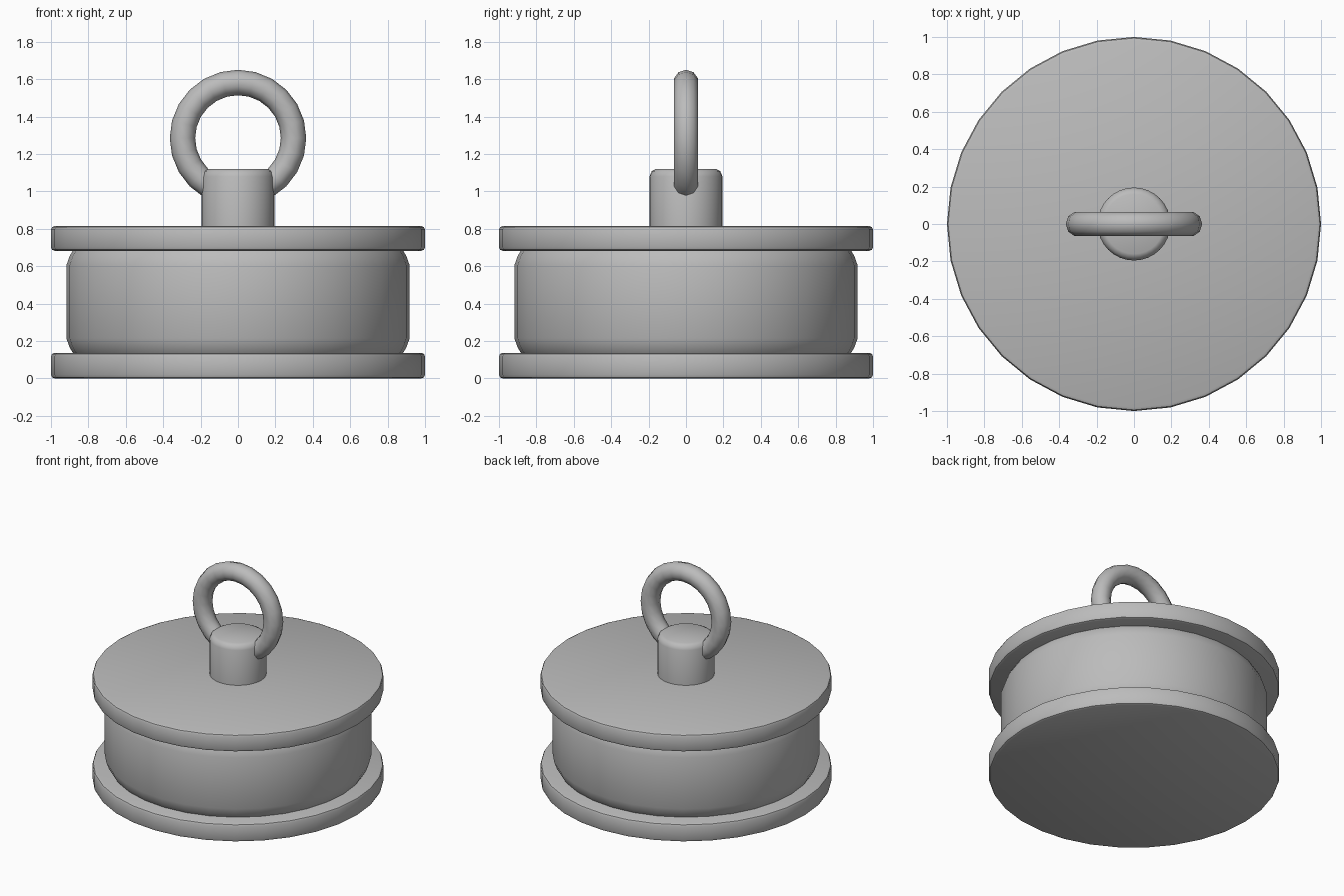
import bpy, math

if "Cube" in bpy.data.objects:
    bpy.data.objects.remove(bpy.data.objects["Cube"])

metal = bpy.data.materials.new("grey metal")
metal.diffuse_color = (0.5, 0.5, 0.5, 1)
metal.use_nodes = True
metal.node_tree.nodes["Principled BSDF"].inputs["Base Color"].default_value = metal.diffuse_color


def finish(name):
    ob = bpy.context.object
    ob.name = name
    ob.data.materials.append(metal)
    bpy.ops.object.shade_smooth_by_angle(angle=math.radians(40))
    return ob


def lathe(name, profile, n=32):
    """Closed solid of revolution from (radius, z) points, bottom to top."""
    verts = [(r * math.cos(2 * math.pi * i / n), r * math.sin(2 * math.pi * i / n), z)
             for r, z in profile for i in range(n)]
    faces = [(k * n + i, k * n + (i + 1) % n, (k + 1) * n + (i + 1) % n, (k + 1) * n + i)
             for k in range(len(profile) - 1) for i in range(n)]
    top = (len(profile) - 1) * n
    faces += [tuple(reversed(range(n))), tuple(range(top, top + n))]
    me = bpy.data.meshes.new(name)
    me.from_pydata(verts, [], faces)
    ob = bpy.data.objects.new(name, me)
    bpy.context.collection.objects.link(ob)
    bpy.ops.object.select_all(action='DESELECT')
    ob.select_set(True)
    bpy.context.view_layer.objects.active = ob
    return finish(name)


def flange(name, z0, z1, b=0.02):
    c = b * 0.3
    lathe(name, [(1 - b, z0), (1 - c, z0 + c), (1, z0 + b),
                 (1, z1 - b), (1 - c, z1 - c), (1 - b, z1)])


# Rims and drum
flange("bottom_rim", 0, 0.137)
flange("top_rim", 0.682, 0.815)
lathe("drum", [(0.87, 0.12), (0.885, 0.14), (0.9, 0.165), (0.918, 0.215),
               (0.918, 0.604), (0.9, 0.654), (0.885, 0.68), (0.87, 0.70)])

# Neck
lathe("neck", [(0.195, 0.80), (0.195, 1.08), (0.183, 1.108), (0.16, 1.12)])

# Lifting ring
bpy.ops.mesh.primitive_torus_add(major_segments=24, minor_segments=10,
                                 major_radius=0.297, minor_radius=0.068,
                                 location=(0, 0, 1.285),
                                 rotation=(math.pi / 2, 0, 0))
finish("ring")
